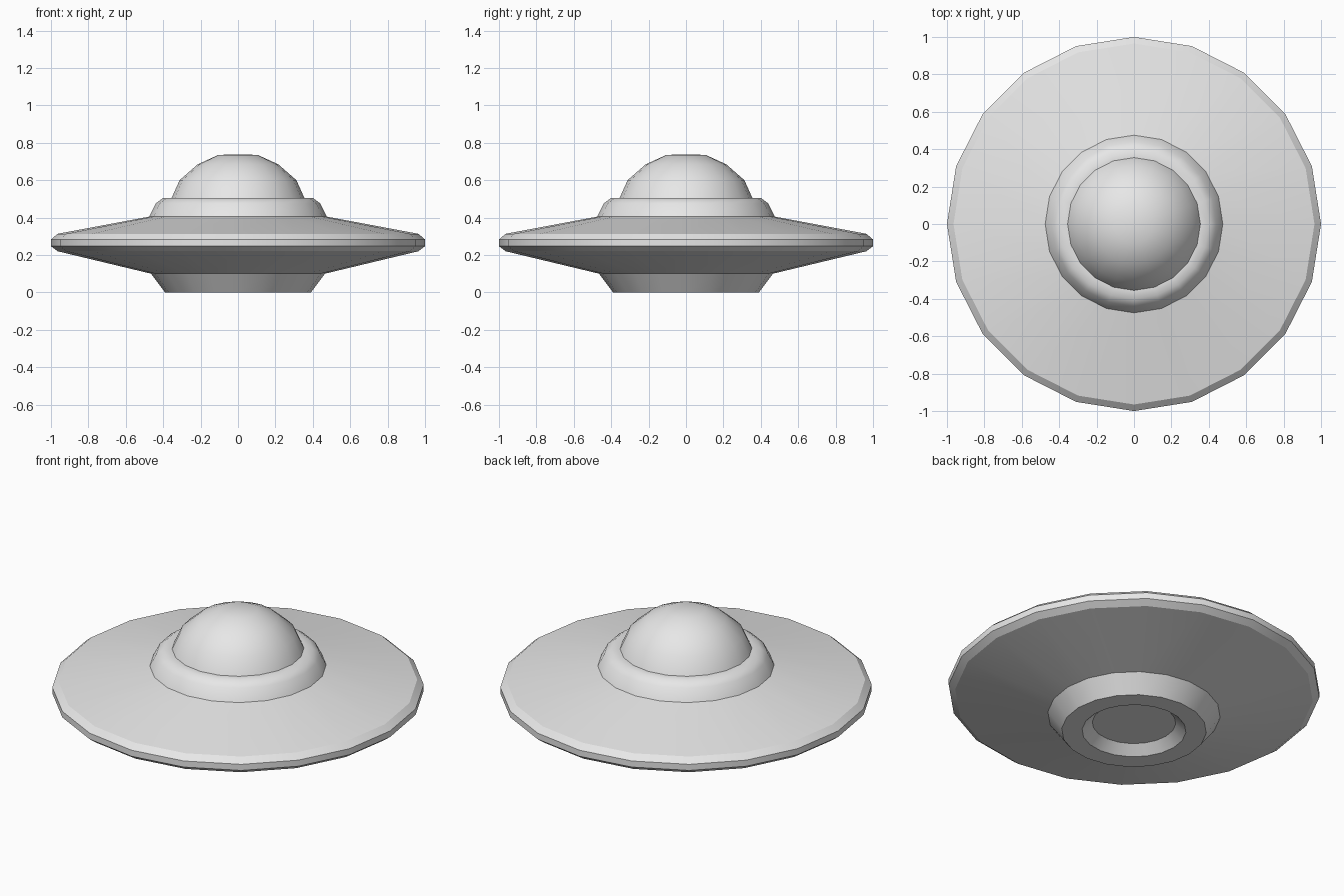
import bpy
import bmesh
from math import cos, sin, pi, radians

SIDES = 20

cube = bpy.data.objects.get("Cube")
if cube:
    bpy.data.objects.remove(cube, do_unlink=True)

# Single light grey finish
grey = bpy.data.materials.new("light grey")
grey.use_nodes = True
grey.diffuse_color = (0.8, 0.8, 0.8, 1)
grey.node_tree.nodes["Principled BSDF"].inputs["Base Color"].default_value = (0.8, 0.8, 0.8, 1)


def lathe(name, profile, smooth_angle):
    """Turn a (radius, height) profile, ordered so that faces point outward."""
    bm = bmesh.new()
    rings = []
    for r, z in profile:
        if r == 0:
            rings.append([bm.verts.new((0, 0, z))] * SIDES)
        else:
            rings.append([bm.verts.new((r * cos(2 * pi * i / SIDES),
                                        r * sin(2 * pi * i / SIDES), z))
                          for i in range(SIDES)])
    for low, high in zip(rings, rings[1:]):
        for i in range(SIDES):
            j = (i + 1) % SIDES
            corners = [low[i], low[j], high[j], high[i]]
            bm.faces.new(list(dict.fromkeys(corners)))
    mesh = bpy.data.meshes.new(name)
    bm.to_mesh(mesh)
    bm.free()
    mesh.materials.append(grey)
    obj = bpy.data.objects.new(name, mesh)
    bpy.context.collection.objects.link(obj)
    bpy.ops.object.select_all(action='DESELECT')
    obj.select_set(True)
    bpy.context.view_layer.objects.active = obj
    bpy.ops.object.shade_smooth_by_angle(angle=radians(smooth_angle))
    return obj


# Tapered base with a shallow recess underneath
lathe("base_skirt", [(0, 0.05), (0.225, 0.05), (0.28, 0), (0.39, 0), (0.465, 0.1)], 30)

# Wide disc with a bevelled rim
lathe("disc_hull", [(0.465, 0.1), (0.965, 0.22), (1, 0.247), (1, 0.283),
                    (0.965, 0.313), (0.475, 0.405)], 22)

# Rounded collar and its flat top ledge
lathe("collar", [(0.475, 0.405), (0.44, 0.475), (0.4, 0.505), (0.355, 0.505)], 40)

# Dome cabin
lathe("dome", [(0.355, 0.505), (0.312, 0.6), (0.215, 0.685), (0.105, 0.735), (0, 0.738)], 40)
